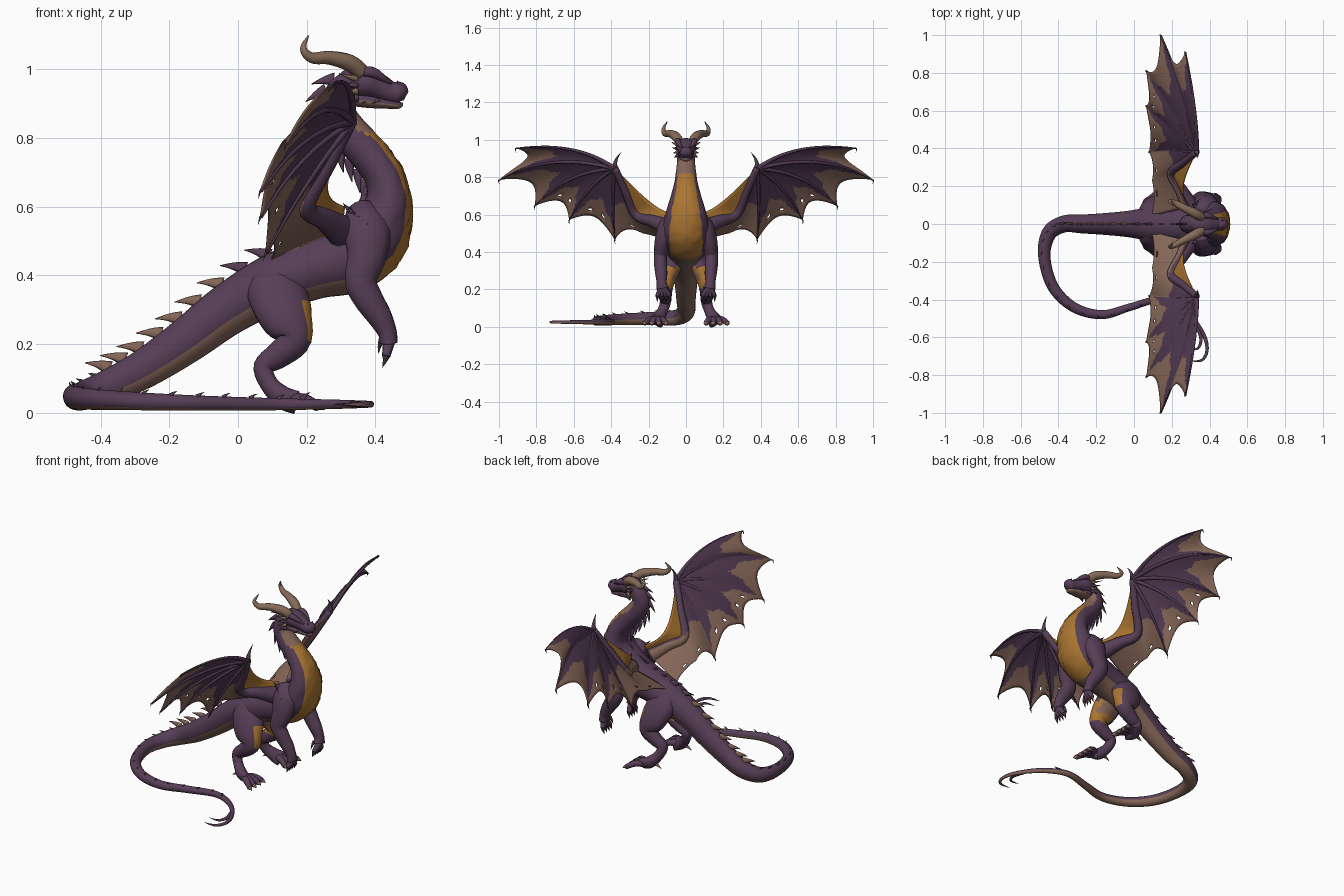
import bpy, bmesh, math, random
from mathutils import Vector

random.seed(4)
old = bpy.data.objects.get("Cube")
if old:
    bpy.data.objects.remove(old)

PURPLE, BROWN, ORANGE, HORN, WING, CLAW = range(6)
COLOURS = [("purple hide", (.094, .048, .093)), ("brown skin", (.24, .136, .1)),
           ("amber scales", (.41, .18, .032)), ("tan horn", (.24, .148, .1)),
           ("dark wing purple", (.082, .041, .082)), ("dark claw", (.07, .04, .05))]
materials = []
for label, rgb in COLOURS:
    mat = bpy.data.materials.new(label)
    mat.use_nodes = True
    mat.diffuse_color = (*rgb, 1)
    shader = mat.node_tree.nodes["Principled BSDF"]
    shader.inputs["Base Color"].default_value = (*rgb, 1)
    shader.inputs["Roughness"].default_value = .7
    materials.append(mat)


def finish(name, bm, thickness=0):
    """Turn a bmesh into a smooth shaded object."""
    bmesh.ops.recalc_face_normals(bm, faces=bm.faces)
    mesh = bpy.data.meshes.new(name)
    bm.to_mesh(mesh)
    bm.free()
    for mat in materials:
        mesh.materials.append(mat)
    for poly in mesh.polygons:
        poly.use_smooth = True
    obj = bpy.data.objects.new(name, mesh)
    bpy.context.collection.objects.link(obj)
    if thickness:
        solid = obj.modifiers.new("thickness", 'SOLIDIFY')
        solid.thickness, solid.offset = thickness, 0


def smooth_path(pts, n):
    """Catmull-Rom through rows of numbers."""
    p = [pts[0]] + list(pts) + [pts[-1]]
    out = []
    for i in range(len(pts) - 1):
        for k in range(n):
            t = k / n
            out.append([.5 * (2*b + (c - a)*t + (2*a - 5*b + 4*c - d)*t*t + (3*b - a - 3*c + d)*t**3)
                        for a, b, c, d in zip(*p[i:i + 4])])
    return out + [list(pts[-1])]


def sweep(bm, pts, paint=PURPLE, side=1, n=5, sides=12, normal=(0, 0, -1), bump=0):
    """Oval tube through rows (x, y, z, height radius, width radius); returns its frames."""
    rows = smooth_path([(r[0], r[1] * side, *r[2:4], r[-1]) for r in pts], n)
    spots = [Vector(r[:3]) for r in rows]
    nrm, frames, rings = Vector(normal), [], []
    for i, row in enumerate(rows):
        tan = (spots[min(i + 1, len(rows) - 1)] - spots[max(i - 1, 0)]).normalized()
        nrm = nrm - tan * nrm.dot(tan)
        if nrm.length < .01:
            nrm = tan.orthogonal()
        nrm.normalize()
        across = tan.cross(nrm)
        frames.append((spots[i], tan, nrm.copy(), row[3]))
        ring = []
        for k in range(sides):
            a = math.tau * k / sides
            scaly = math.cos(a) > .5 and spots[i].x > .36 and spots[i].z > .3
            swell = 1 + (random.uniform(-bump, bump) if scaly else 0)
            ring.append(bm.verts.new(spots[i] + (nrm * math.cos(a) * row[3]
                                                 + across * math.sin(a) * row[4]) * swell))
        rings.append(ring)
    for i in range(len(rings) - 1):
        for k in range(sides):
            j = (k + 1) % sides
            face = bm.faces.new((rings[i][k], rings[i][j], rings[i + 1][j], rings[i + 1][k]))
            mid = face.calc_center_median()
            out = (mid - (spots[i] + spots[i + 1]) / 2).normalized()
            face.material_index = paint(mid, out, out.dot(frames[i][2])) if callable(paint) else paint
    for ring, i in ((rings[0], 0), (rings[-1], -1)):
        bm.faces.new(ring).material_index = paint(spots[i], nrm, 0) if callable(paint) else paint
    return frames


def spike(bm, base, direction, bend, length, radius, paint, flat=1):
    """Curved pointed horn, claw or fin."""
    d, b = Vector(direction).normalized(), Vector(bend)
    rows = [(*(base + d * length * t + b * length * t * t), radius * (1 - .95 * t), radius * flat * (1 - .95 * t))
            for t in (0, .35, .7, 1)]
    sweep(bm, rows, paint, n=2, sides=6)


# Body, neck and tail as one long sweep from skull to tail tip
neck_and_torso = [(.34, 0, .965, .035, .035), (.305, 0, .935, .047, .045), (.288, 0, .88, .05, .048),
                  (.32, 0, .82, .055, .055), (.373, 0, .762, .056, .064), (.425, 0, .69, .058, .084),
                  (.438, 0, .61, .07, .108), (.402, 0, .52, .1, .125), (.33, 0, .455, .105, .115),
                  (.22, 0, .42, .09, .1), (.1, 0, .375, .085, .092), (-.03, 0, .3, .075, .07)]
tail = [(-.15, 0, .21, .066, .058), (-.27, 0, .13, .057, .05), (-.37, 0, .08, .05, .045),
        (-.45, -.05, .05, .042, .04), (-.475, -.17, .045, .036, .032), (-.43, -.33, .04, .031, .03),
        (-.32, -.44, .035, .027, .027), (-.17, -.48, .03, .023, .024), (-.02, -.44, .027, .02, .02),
        (.14, -.4, .025, .017, .017), (.27, -.46, .025, .014, .014), (.36, -.57, .025, .011, .011),
        (.387, -.66, .025, .009, .009), (.36, -.72, .025, .007, .007), (.29, -.725, .025, .001, .001)]


def body_paint(p, out, belly):
    if p.z < .815 and (p.z > .6 or p.x > .37 and p.z > .3):
        return ORANGE if belly > .6 else PURPLE
    return BROWN if belly > .45 else PURPLE


bm = bmesh.new()
spine = sweep(bm, neck_and_torso + tail, body_paint, n=6, sides=32, normal=(1, 0, -.5), bump=.05)
sweep(bm, [(.335, -.54, .025, .01), (.355, -.61, .025, .009), (.335, -.66, .025, .006), (.28, -.66, .025, .001)])
finish("body_and_tail", bm)

# Row of fins down the back
bm = bmesh.new()
for i in range(5, len(spine) - 26, 3):
    pos, tan, nrm, r = spine[i]
    on_neck, on_tail = pos.z > .62, pos.x < .02
    size = .05 if on_neck else .028 if pos.x > .14 else .055 if pos.y > -.01 else .018
    spike(bm, pos - nrm * r * .9, tan * .7 - nrm, tan * .5, size, size * .42,
          BROWN if on_tail and pos.y > -.01 else PURPLE, .35)
finish("back_fins", bm)

# Head: skull, jaw, brows, frill and chin spikes
bm = bmesh.new()
sweep(bm, [(.3, 0, .955, .03, .03), (.335, 0, .962, .046, .05), (.375, 0, .96, .046, .054),
           (.41, 0, .948, .039, .044), (.445, 0, .932, .032, .035), (.472, 0, .93, .032, .033),
           (.489, 0, .922, .014, .018)], sides=16)
sweep(bm, [(.33, 0, .915, .022, .034), (.38, 0, .907, .02, .038), (.43, 0, .9, .015, .03),
           (.465, 0, .896, .012, .022), (.48, 0, .898, .004, .008)],
      lambda p, out, belly: BROWN if belly > -.1 else PURPLE)
for s in (-1, 1):
    sweep(bm, [(.345, .04, .99, .012), (.385, .045, .992, .016), (.415, .038, .978, .012), (.445, .025, .958, .003)],
          side=s)
    spike(bm, Vector((.47, .016 * s, .95)), (-.2, s * .3, 1), (-.2, 0, 0), .018, .008, PURPLE)
    for k in range(5):
        spike(bm, Vector((.345, s * .044, .99 - .018 * k)), (-1, s * .8, .5 - .3 * k), (-.2, 0, .15),
              .06 - .006 * k, .011, HORN if k % 2 else PURPLE)
    for k in range(3):
        spike(bm, Vector((.35 + .03 * k, s * .03, .91)), (-1, s * .5, -.5), (0, 0, 0), .026, .006, PURPLE)
finish("head", bm)
for s, label in ((1, "left"), (-1, "right")):
    bm = bmesh.new()
    sweep(bm, [(.36, .035, .99, .024), (.325, .055, 1.018, .025), (.265, .085, 1.033, .02),
               (.215, .112, 1.033, .016), (.19, .12, 1.06, .01), (.205, .1, 1.097, .002)], HORN, s)
    finish(label + "_horn", bm)


def leg_paint(s):
    def rule(p, out, belly):
        if out.x > .8 and .2 < p.z < .32:
            return ORANGE
        if out.y * s < -.45 and p.z > .2:
            return BROWN if p.z > .25 else ORANGE
        return PURPLE
    return rule


def digits(bm, wrist, heading, spread, length, radius, drop, claw, paint, s):
    """Fan of clawed toes or fingers."""
    for k in (-1.5, -.5, .5, 1.5):
        fan = Vector((0, spread * k * s, 0))
        a, b = Vector(wrist), Vector(heading)
        a.y, b.y = a.y * s, b.y * s
        knuckle = a + b * length * .55 + fan * .6 + Vector((0, 0, drop))
        end = a + b * length + fan
        sweep(bm, [(*a, radius * 1.2), (*knuckle, radius), (*end, radius * .8)], n=4, sides=8)
        spike(bm, end, b + fan * 3, (-.2, 0, -.2), claw, radius * .75, paint)


# Limbs
for s, label in ((1, "left"), (-1, "right")):
    bm = bmesh.new()
    sweep(bm, [(.09, .025, .4, .05), (.108, .06, .36, .085, .055), (.14, .098, .28, .08, .053),
               (.165, .113, .215, .05, .044), (.12, .112, .17, .04, .036), (.075, .11, .135, .03, .03),
               (.09, .125, .085, .026, .028), (.13, .148, .045, .03, .036), (.17, .155, .03, .022, .042)],
          leg_paint(s), s, sides=20, normal=(1, 0, 0))
    digits(bm, (.145, .155, .035), (.95, .1, -.18), .038, .09, .018, .012, .026, HORN, s)
    spike(bm, Vector((.1, .14 * s, .04)), (-1, 0, -.3), (0, 0, -.2), .04, .012, HORN)
    finish(label + "_hind_leg", bm)

    bm = bmesh.new()
    sweep(bm, [(.36, .05, .58, .05), (.375, .098, .535, .07, .05), (.375, .125, .46, .058, .042),
               (.357, .136, .385, .046, .036), (.377, .136, .335, .043, .035), (.412, .132, .28, .036, .032),
               (.434, .13, .235, .028, .027), (.438, .125, .205, .026, .034)],
          PURPLE, s, sides=16, normal=(1, 0, 0))
    digits(bm, (.44, .125, .21), (-.2, -.1, -1), .022, .045, .015, 0, .028, CLAW, s)
    spike(bm, Vector((.42, .105 * s, .215)), (-.5, -s * .4, -1), (.2, 0, 0), .05, .011, CLAW)
    for k in range(6):
        spike(bm, Vector((.33 + .014 * k, s * (.09 + .008 * k), .585 - .012 * k)), (-.8, s * .6, .6),
              (0, 0, .2), .035, .012, PURPLE)
    finish(label + "_fore_leg", bm)

# Wings: finger curves fan out from the wrist, with webbing between neighbours
wrist, elbow, shoulder = Vector((.33, .38, .85)), Vector((.2, .27, .6)), Vector((.3, .09, .53))
neck_side = Vector((.31, .06, .6))
controls = [(.33, .6, 1), (.25, .75, .94), (.18, .65, .83), (.17, .53, .76), (.19, .4, .68), (.2, .07, .5)]
tips = [(.27, .91, .955), (.14, 1, .785), (.065, .81, .645), (.065, .625, .57), (.08, .38, .465), (.09, .04, .44)]


def finger(k, u):
    root = shoulder if k == 5 else wrist
    return root * (1 - u)**2 + Vector(controls[k]) * 2 * u * (1 - u) + Vector(tips[k]) * u * u


def arm(t):
    return wrist.lerp(elbow, t * 2) if t < .5 else elbow.lerp(shoulder, t * 2 - 1)


def web(k, t, u):
    u *= 1 - (.28 if k == 4 else .18) * math.sin(math.pi * t)**.8
    p = finger(k, u).lerp(finger(k + 1, u), t)
    if k == 4:
        p += (arm(t) - wrist.lerp(shoulder, t)) * (1 - u)
    return p - Vector((.035, 0, 0)) * math.sin(math.pi * t) * u * u


def lead_web(t, u):
    edge = wrist.lerp(neck_side, t) + Vector((-.06, -.03, -.06)) * math.sin(math.pi * t)
    return arm(t).lerp(edge, u)


def sheet(bm, point, paint, s, cols=24, rows=24):
    flip = Vector((1, s, 1))
    grid = [[bm.verts.new(point(i / cols, j / rows) * flip) for j in range(rows + 1)] for i in range(cols + 1)]
    for i in range(cols):
        for j in range(rows):
            colour = paint((i + .5) / cols, (j + .5) / rows, i, j)
            if colour is not None:
                bm.faces.new((grid[i][j], grid[i + 1][j], grid[i + 1][j + 1], grid[i][j + 1])).material_index = colour


def arm_paint(p, out, belly):
    return BROWN if out.x < -.45 and p.z < .62 else PURPLE


for s, label in ((1, "left"), (-1, "right")):
    bm = bmesh.new()
    for k in range(5):
        def web_paint(t, u, i, j, k=k):
            if k > 1 and j == 21 and i in (7, 8, 16, 17):
                return None  # small tear
            limit = .58 - .9 * t if k == 4 else .92 - .26 * math.sin(math.pi * t) + .03 * math.sin(t * 19)
            return BROWN if u > limit else WING
        sheet(bm, lambda t, u: web(k, t, u), web_paint, s)
    sheet(bm, lead_web, lambda t, u, i, j: ORANGE, s, rows=6)
    bmesh.ops.remove_doubles(bm, verts=bm.verts, dist=.0005)
    finish(label + "_wing_membrane", bm, .005)

    bm = bmesh.new()
    sweep(bm, [(*shoulder, .048), (*shoulder.lerp(elbow, .5), .033), (*elbow, .025),
               (*elbow.lerp(wrist, .5), .021), (*wrist, .018)], arm_paint, s)
    for k in range(5):
        ridge = [finger(k, u) + Vector((.004, 0, -.002)) for u in (0, .25, .5, .75, 1)]
        sweep(bm, [(*p, .012 - .0023 * i) for i, p in enumerate(ridge)], WING, s, sides=8)
        spike(bm, finger(k, 1) * Vector((1, s, 1)), (-.3, s * .3, -1), (0, -s * .4, 0), .025, .004, WING)
    spike(bm, wrist * Vector((1, s, 1)), (.1, s * .1, 1), (0, -s * .5, 0), .085, .015, PURPLE)
    finish(label + "_wing_bones", bm)
